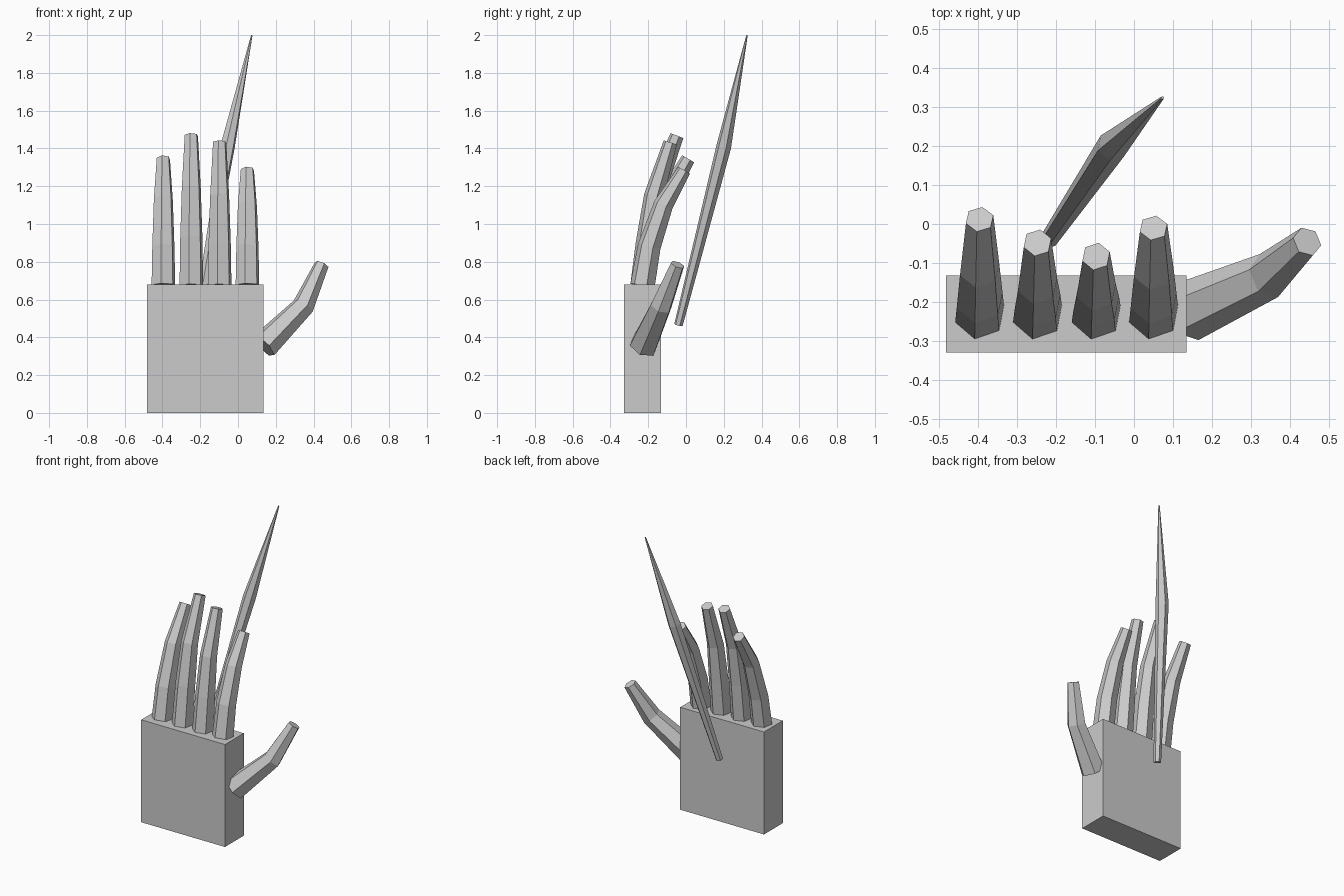
import bpy
import bmesh
import math
from mathutils import Vector

cube = bpy.data.objects.get("Cube")
if cube:
    bpy.data.objects.remove(cube, do_unlink=True)

grey = bpy.data.materials.new("light grey")
grey.use_nodes = True
COLOUR = (0.6, 0.6, 0.6, 1)
grey.diffuse_color = COLOUR
grey.node_tree.nodes["Principled BSDF"].inputs["Base Color"].default_value = COLOUR


def finish(name, bm):
    bmesh.ops.recalc_face_normals(bm, faces=bm.faces)
    mesh = bpy.data.meshes.new(name)
    bm.to_mesh(mesh)
    bm.free()
    mesh.materials.append(grey)
    obj = bpy.data.objects.new(name, mesh)
    bpy.context.collection.objects.link(obj)


def limb(name, path, radii, turn=0, ref=(1, 0, 0), sides=6):
    """Closed, tapered, faceted tube whose rings follow a bent path."""
    bm = bmesh.new()
    path = [Vector(p) for p in path]
    rings = []
    for i, (p, r) in enumerate(zip(path, radii)):
        before = (p - path[i - 1]).normalized() if i else Vector()
        after = (path[i + 1] - p).normalized() if i + 1 < len(path) else Vector()
        t = (before + after).normalized()
        u = Vector(ref)
        u = (u - t * u.dot(t)).normalized()
        v = t.cross(u)
        angles = [math.radians(turn) + math.tau * k / sides for k in range(sides)]
        rings.append([bm.verts.new(p + r * (u * math.cos(a) + v * math.sin(a)))
                      for a in angles])
    for low, high in zip(rings, rings[1:]):
        for k in range(sides):
            n = (k + 1) % sides
            bm.faces.new((low[k], low[n], high[n], high[k]))
    bm.faces.new(rings[0])
    bm.faces.new(rings[-1])
    finish(name, bm)


# Palm block
bm = bmesh.new()
bmesh.ops.create_cube(bm, size=1)
bmesh.ops.scale(bm, vec=(0.615, 0.197, 0.68), verts=bm.verts)
bmesh.ops.translate(bm, vec=(-0.173, -0.23, 0.34), verts=bm.verts)
finish("palm", bm)

# Fingers: base x, then (y, z) of both knuckles and the tip
fingers = {
    "little_finger": (-0.395, (-0.195, 0.88), (-0.115, 1.13), (0.012, 1.345)),
    "ring_finger": (-0.247, (-0.2, 0.93), (-0.155, 1.19), (-0.048, 1.468)),
    "middle_finger": (-0.097, (-0.205, 0.9), (-0.17, 1.15), (-0.083, 1.432)),
    "index_finger": (0.05, (-0.195, 0.88), (-0.12, 1.1), (-0.01, 1.285)),
}
for name, (x, *joints) in fingers.items():
    path = [(x, -0.23, 0.675)] + [(x, y, z) for y, z in joints]
    limb(name, path, (0.066, 0.062, 0.053, 0.037), turn=19)

# Thumb
limb("thumb",
     [(0.135, -0.225, 0.355), (0.345, -0.132, 0.565), (0.443, -0.045, 0.785)],
     (0.078, 0.06, 0.039), turn=15, ref=(0, 1, 0))

# Long tapered spike behind the hand
limb("spike",
     [(-0.218, -0.04, 0.465), (-0.055, 0.2, 1.41), (0.073, 0.323, 1.999)],
     (0.023, 0.04, 0.004), turn=20)
